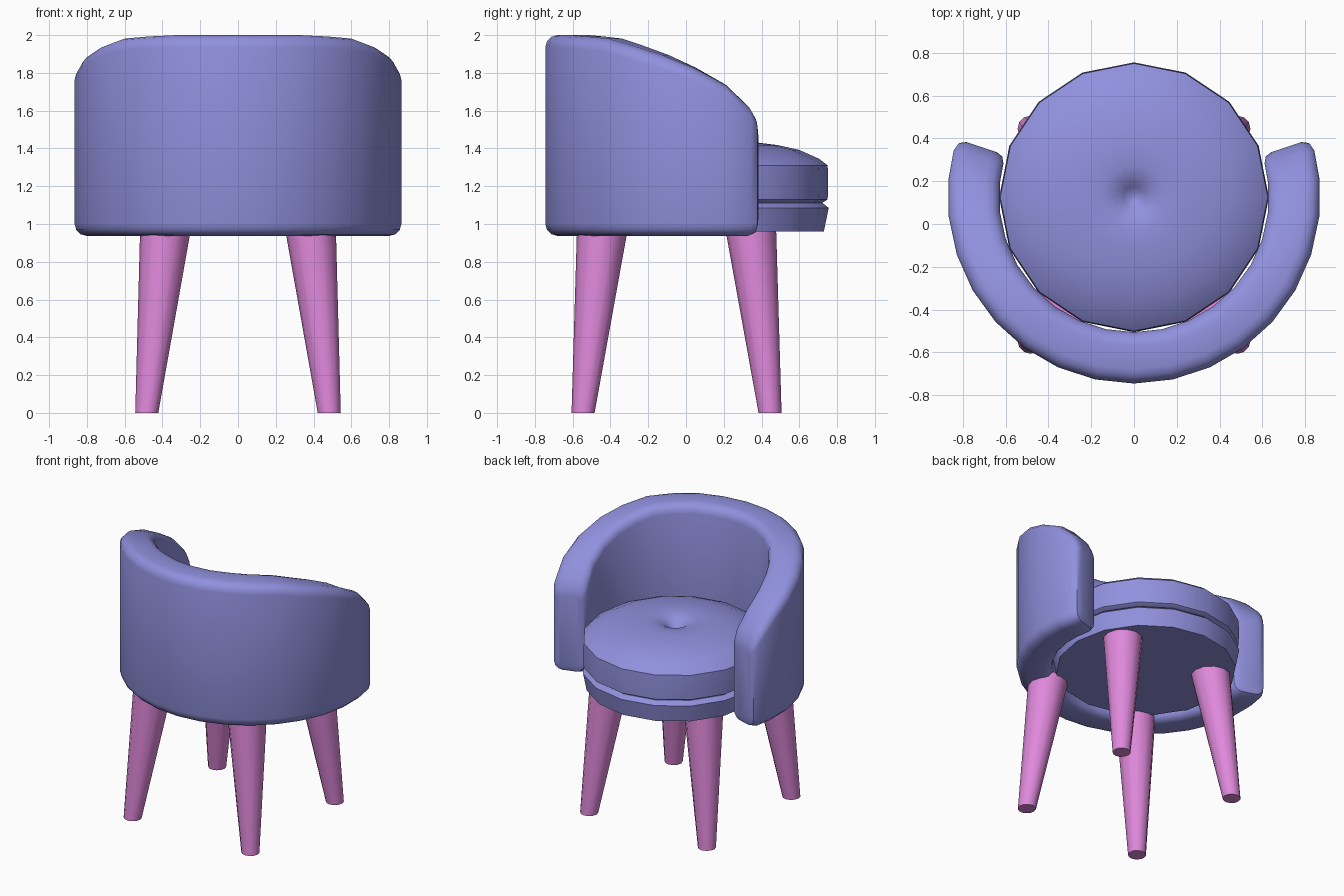
import bpy, bmesh, math
from mathutils import Vector

if "Cube" in bpy.data.objects:
    bpy.data.objects.remove(bpy.data.objects["Cube"])

def material(name, rgb):
    m = bpy.data.materials.new(name)
    m.diffuse_color = (*rgb, 1)
    m.use_nodes = True
    m.node_tree.nodes["Principled BSDF"].inputs["Base Color"].default_value = m.diffuse_color
    return m

FABRIC = material("lavender fabric", (0.28, 0.28, 0.73))
LEG = material("pink legs", (0.74, 0.25, 0.71))
CY = 0.125  # seat and backrest share this centre in y

def build(name, rings, mat, angle=40, close=False):
    """Skin a list of point rings and cap both ends."""
    bm = bmesh.new()
    vs = [[bm.verts.new(p) for p in ring] for ring in rings]
    n = len(vs[0])
    for a, b in zip(vs, vs[1:]):
        for i in range(n):
            j = (i + 1) % n
            bm.faces.new((a[i], a[j], b[j], b[i]))
    bm.faces.new(vs[0])
    bm.faces.new(vs[-1])
    bmesh.ops.recalc_face_normals(bm, faces=bm.faces)
    me = bpy.data.meshes.new(name)
    bm.to_mesh(me)
    bm.free()
    ob = bpy.data.objects.new(name, me)
    bpy.context.collection.objects.link(ob)
    me.materials.append(mat)
    bpy.ops.object.select_all(action='DESELECT')
    ob.select_set(True)
    bpy.context.view_layer.objects.active = ob
    bpy.ops.object.shade_smooth_by_angle(angle=math.radians(angle))
    return ob

def circle(c, r, n, start=0.0):
    return [Vector((c[0] + r * math.cos(start + math.tau * i / n),
                    c[1] + r * math.sin(start + math.tau * i / n), c[2])) for i in range(n)]

# Curved backrest: rounded section swept round the seat, sloping to the arms
TOP = [(-90, 2.0), (-62, 2.0), (-40, 1.98), (-20, 1.905), (-2, 1.805),
       (7, 1.73), (14, 1.635), (18.2, 1.56)]

def top_z(a):
    for (a0, z0), (a1, z1) in zip(TOP, TOP[1:]):
        if a <= a1:
            return z0 + (z1 - z0) * (a - a0) / (a1 - a0)
    return TOP[-1][1]

def section(a, inset):
    r0, r1 = 0.63 + inset, 0.87 - inset
    z0, z1 = 0.937 + inset, top_z(abs(a + 90) - 90) - inset
    b = 0.065 - inset * 0.5
    t = math.radians(a)
    pts = []
    corners = ((r1 - b, z0 + b, -90), (r1 - b, z1 - b, 0),
               (r0 + b, z1 - b, 90), (r0 + b, z0 + b, 180))
    for cr, cz, s in corners:
        for k in range(4):
            q = math.radians(s + 30 * k)
            r = cr + b * math.cos(q)
            pts.append((r * math.cos(t), CY + r * math.sin(t), cz + b * math.sin(q)))
    return pts

half = [(-90 + 12 * i, 0) for i in range(1, 9)] + [(14.5, 0), (17.2, 0.014), (18.2, 0.045)]
sweep = [(-180 - a, s) for a, s in reversed(half)] + [(-90, 0)] + half
build("backrest", [section(a, s) for a, s in sweep], FABRIC)

# Round seat: lower base and dimpled cushion, both 16-sided
def lathe(name, profile):
    return build(name, [circle((0, CY, z), r, 16, math.pi / 2) for r, z in profile], FABRIC, 45)

lathe("seat_base", [(0.605, 0.96), (0.63, 1.085), (0.60, 1.11), (0.3, 1.112)])
lathe("seat_cushion", [(0.59, 1.108), (0.625, 1.13), (0.628, 1.22), (0.625, 1.31), (0.58, 1.345),
                       (0.475, 1.392), (0.36, 1.418), (0.245, 1.432), (0.15, 1.432),
                       (0.09, 1.415), (0.05, 1.385), (0.02, 1.365)])

# Four splayed tapering legs
for sx, side in ((-1, "left"), (1, "right")):
    for sy, end in ((-1, "front"), (1, "back")):
        build(f"{end}_{side}_leg",
              [circle((sx * 0.483, -0.05 + sy * 0.495, 0), 0.061, 12),
               circle((sx * 0.383, -0.05 + sy * 0.392, 0.98), 0.135, 12)], LEG)
